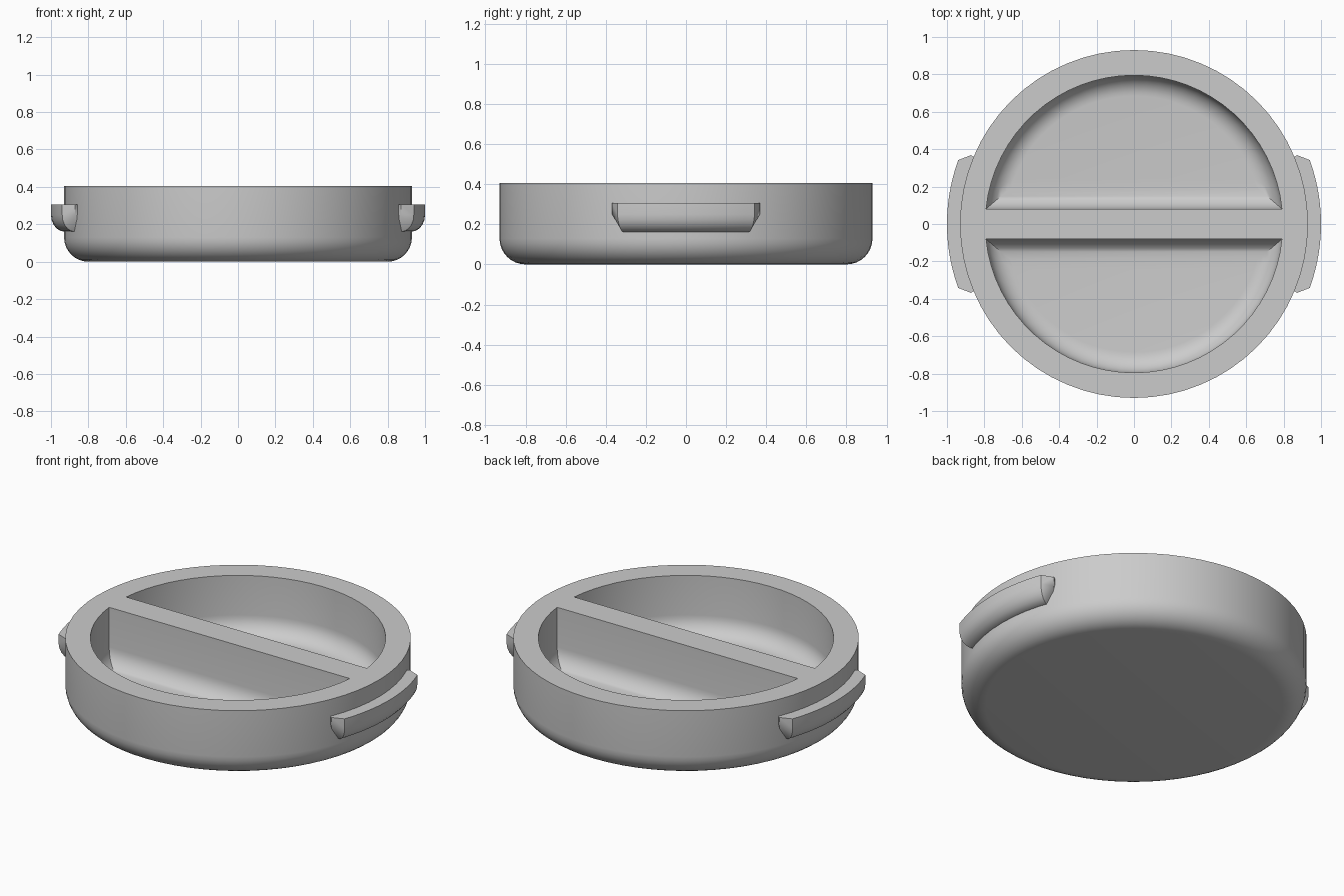
import bpy, bmesh
from math import sin, cos, pi, asin, radians

cube = bpy.data.objects.get("Cube")
if cube:
    bpy.data.objects.remove(cube)

grey = bpy.data.materials.new("plain grey")
grey.use_nodes = True
colour = (0.6, 0.6, 0.6, 1)
grey.diffuse_color = colour
grey.node_tree.nodes["Principled BSDF"].inputs["Base Color"].default_value = colour

HALF = 32                      # segments in half a turn
STEPS = 8                      # segments in each fillet
HEIGHT = 0.405
OUTER, OUTER_FILLET = 0.93, 0.13
INNER, INNER_FILLET = 0.795, 0.11
FLOOR, DIVIDER = 0.06, 0.08


def finish(name, bm):
    bmesh.ops.recalc_face_normals(bm, faces=bm.faces[:])
    mesh = bpy.data.meshes.new(name)
    bm.to_mesh(mesh)
    bm.free()
    mesh.materials.append(grey)
    obj = bpy.data.objects.new(name, mesh)
    bpy.context.collection.objects.link(obj)
    bpy.ops.object.select_all(action="DESELECT")
    obj.select_set(True)
    bpy.context.view_layer.objects.active = obj
    bpy.ops.object.shade_smooth_by_angle(angle=radians(35))


def skin(bm, a, b, closed):
    n = len(a)
    for i in range(n if closed else n - 1):
        j = (i + 1) % n
        bm.faces.new((a[i], a[j], b[j], b[i]))


def fillet_levels(top, bottom, radius):
    """Inward offset and height of each level, from the rim to the base."""
    levels = [(0, top)]
    for i in range(STEPS + 1):
        t = i / STEPS * pi / 2
        levels.append((radius * (1 - cos(t)), bottom + radius * (1 - sin(t))))
    return levels


# Divided dish: round outside, flat base
bm = bmesh.new()
rings = []
for inset, z in fillet_levels(HEIGHT, 0, OUTER_FILLET):
    r = OUTER - inset
    rings.append([bm.verts.new((r * cos(pi * i / HALF), r * sin(pi * i / HALF), z))
                  for i in range(2 * HALF)])
for a, b in zip(rings, rings[1:]):
    skin(bm, a, b, True)
bm.faces.new(rings[-1])

# Two half-round wells, with the rim joining each to the outside
bar = []
for side in (0, 1):
    turn = 1 - 2 * side
    loops = []
    for inset, z in fillet_levels(HEIGHT, FLOOR, INNER_FILLET):
        r = INNER - inset
        start = asin((DIVIDER + inset) / r)
        angles = [start + (pi - 2 * start) * i / HALF for i in range(HALF + 1)]
        loops.append([bm.verts.new((turn * r * cos(t), turn * r * sin(t), z))
                      for t in angles])
    for a, b in zip(loops, loops[1:]):
        skin(bm, a, b, True)
    bm.faces.new(loops[-1])
    rim = [rings[0][(side * HALF + i) % (2 * HALF)] for i in range(HALF + 1)]
    skin(bm, rim, loops[0], False)
    bar += [rim[0], loops[0][0], loops[0][-1]]
bm.faces.new(bar)              # top of the divider
finish("divided_dish", bm)

# Grip section: radius, height, half angle in degrees
TOP, BEND, LOW = 0.305, 0.25, 0.16
section = [(0.88, TOP, 22), (0.946, TOP, 22.9), (1.0, TOP, 20)]
for i in range(6):
    t = i / 5 * pi / 2
    section.append((0.925 + 0.075 * cos(t), BEND - (BEND - LOW) * sin(t), 20 - 0.1 * i))
section.append((0.88, LOW, 19.5))


def build_grip(name, side):
    bm = bmesh.new()
    count = 14

    def point(r, z, half, f):
        t = radians(half) * f
        return bm.verts.new((side * r * cos(t), r * sin(t), z))

    strips = [[point(r, z, half, 2 * i / count - 1) for r, z, half in section]
              for i in range(count + 1)]
    for a, b in zip(strips, strips[1:]):
        skin(bm, a, b, True)
    # Bevelled ends meeting at a short upright ridge
    for s, f in ((strips[0], -1), (strips[-1], 1)):
        ridge = point(0.946, BEND, 22.9, f)
        bm.faces.new((s[1], s[2], s[3], ridge))
        for a, b in zip(s[3:], s[4:]):
            bm.faces.new((ridge, a, b))
        bm.faces.new((ridge, s[-1], s[0], s[1]))
    finish(name, bm)


build_grip("left_grip", 1)
build_grip("right_grip", -1)
